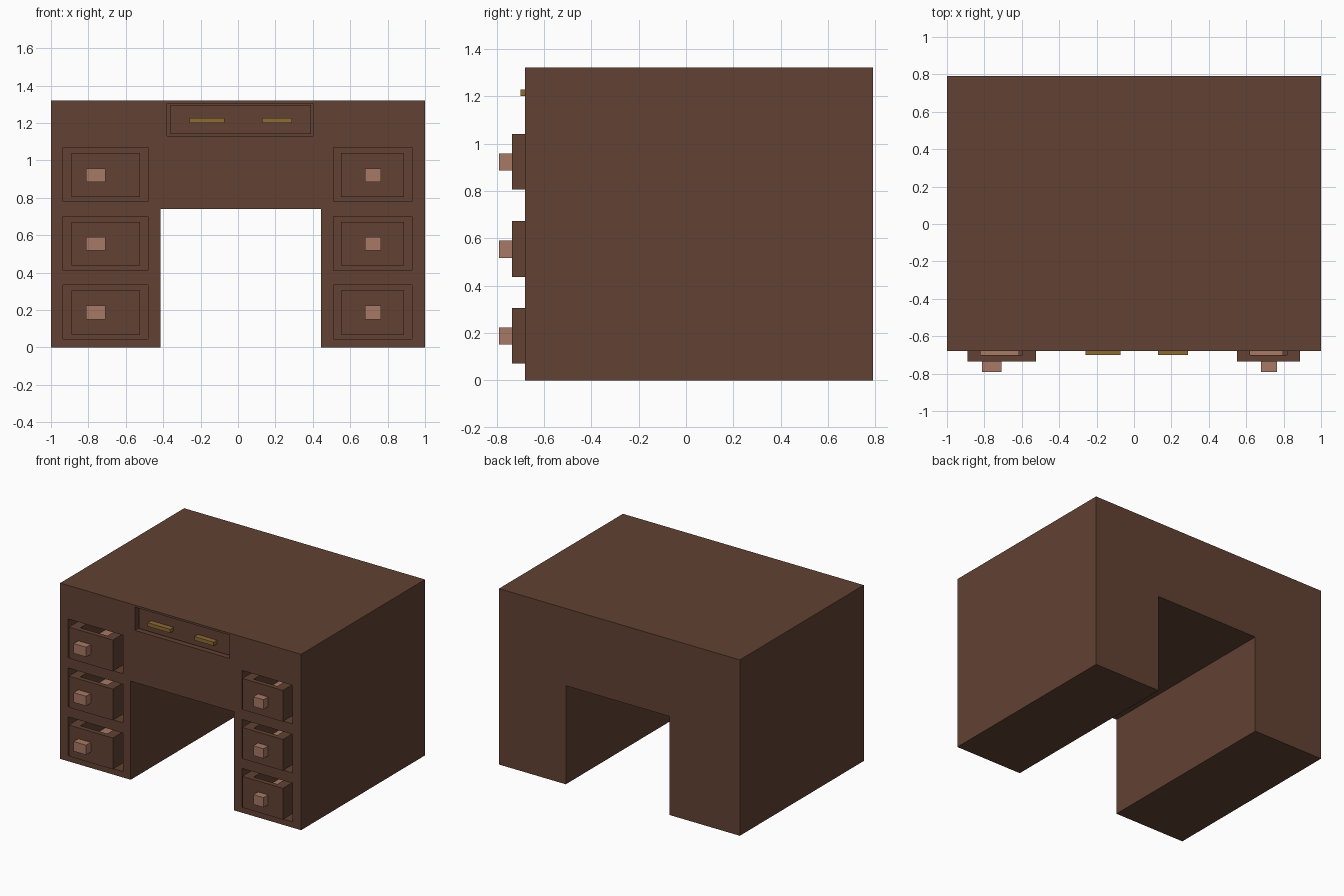
import bpy, bmesh

if "Cube" in bpy.data.objects:
    bpy.data.objects.remove(bpy.data.objects["Cube"])


def material(name, rgb):
    m = bpy.data.materials.new(name)
    m.diffuse_color = (*rgb, 1)
    m.use_nodes = True
    m.node_tree.nodes["Principled BSDF"].inputs["Base Color"].default_value = m.diffuse_color
    return m


WOOD = material("dark_wood", (0.122, 0.054, 0.033))
PINK = material("light_wood", (0.39, 0.19, 0.13))
BRASS = material("brass", (0.27, 0.145, 0.035))


def finish(name, bm, mat):
    bmesh.ops.recalc_face_normals(bm, faces=bm.faces)
    me = bpy.data.meshes.new(name)
    bm.to_mesh(me)
    bm.free()
    ob = bpy.data.objects.new(name, me)
    me.materials.append(mat)
    bpy.context.collection.objects.link(ob)
    return ob


def add_box(bm, x, y, z):
    for v in bmesh.ops.create_cube(bm, size=1)["verts"]:
        v.co = [r[1] if c > 0 else r[0] for c, r in zip(v.co, (x, y, z))]


def box(name, x, y, z, mat):
    bm = bmesh.new()
    add_box(bm, x, y, z)
    return finish(name, bm, mat)


def tray(name, x, y, z, side, front, floor):
    """Open-topped drawer: inset the top face and push it down."""
    bm = bmesh.new()
    add_box(bm, x, y, z)
    top = max(bm.faces, key=lambda f: f.calc_center_median().z)
    bmesh.ops.inset_individual(bm, faces=[top], thickness=0.01)
    cx, cy = sum(x) / 2, sum(y) / 2
    for v in top.verts:
        v.co.x = x[0] + side if v.co.x < cx else x[1] - side
        v.co.y = y[0] + front if v.co.y < cy else y[1] - front
    inner = bmesh.ops.extrude_discrete_faces(bm, faces=[top])["faces"][0]
    for v in inner.verts:
        v.co.z = z[0] + floor
    return finish(name, bm, WOOD)


FRONT, BACK, TOP = -0.68, 0.79, 1.32

# desk body: arch profile extruded front to back
bm = bmesh.new()
profile = [(-1, 0), (-0.415, 0), (-0.415, 0.74), (0.445, 0.74),
           (0.445, 0), (1, 0), (1, TOP), (-1, TOP)]
face = bm.faces.new([bm.verts.new((x, FRONT, z)) for x, z in profile])
ext = bmesh.ops.extrude_face_region(bm, geom=[face])["geom"]
for v in ext:
    if isinstance(v, bmesh.types.BMVert):
        v.co.y = BACK
body = finish("desk_body", bm, WOOD)

# side drawers: (side, recess x, drawer x, knob x)
columns = [("left", (-0.935, -0.48), (-0.89, -0.525), (-0.812, -0.708)),
           ("right", (0.51, 0.93), (0.55, 0.887), (0.68, 0.765))]
rows = [("bottom", 0.07), ("middle", 0.437), ("top", 0.805)]

cut = bmesh.new()
for side, rx, dx, kx in columns:
    for row, z in rows:
        add_box(cut, rx, (FRONT - 0.1, -0.08), (z - 0.026, z + 0.263))
        name = f"{side}_{row}"
        tray(name + "_drawer", dx, (-0.735, -0.1), (z, z + 0.235),
             0.07, 0.035, 0.03)
        box(name + "_drawer_lining", (dx[0] + 0.07, dx[1] - 0.09),
            (-0.70, -0.135), (z + 0.03, z + 0.105), PINK)
        box(name + "_knob", kx, (-0.79, -0.735), (z + 0.08, z + 0.153), PINK)

# shallow centre drawer and its two pulls
add_box(cut, (-0.38, 0.405), (FRONT - 0.1, -0.08), (1.13, 1.305))
box("centre_drawer", (-0.36, 0.39), (-0.66, -0.1), (1.142, 1.295), WOOD)
for side, x in (("left", (-0.26, -0.073)), ("right", (0.127, 0.288))):
    box(f"centre_{side}_pull", x, (-0.70, -0.66), (1.2, 1.228), BRASS)

# cut the drawer recesses out of the body
cutter = finish("recess_cutter", cut, WOOD)
cutter.hide_render = True
cutter.hide_set(True)
mod = body.modifiers.new("recesses", "BOOLEAN")
mod.operation = "DIFFERENCE"
mod.solver = "EXACT"
mod.object = cutter
